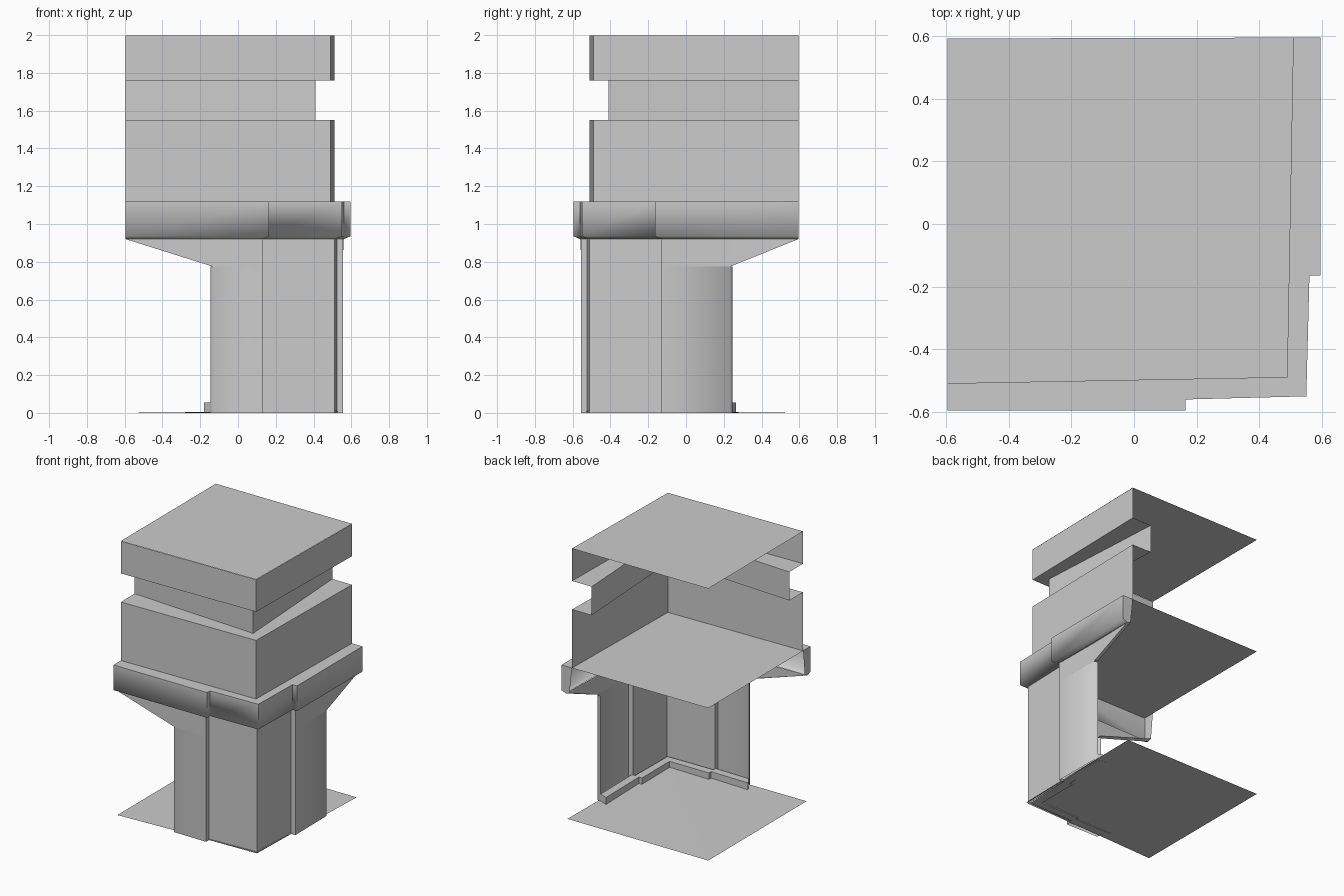
import bpy

if "Cube" in bpy.data.objects:
    bpy.data.objects.remove(bpy.data.objects["Cube"])

L, B = -.595, .592   # open left and back limits


def make(name, verts, faces, smooth=False):
    mesh = bpy.data.meshes.new(name)
    mesh.from_pydata(verts, [], faces)
    mesh.update()
    ob = bpy.data.objects.new(name, mesh)
    bpy.context.collection.objects.link(ob)
    if smooth:
        bpy.ops.object.select_all(action='DESELECT')
        bpy.context.view_layer.objects.active = ob
        ob.select_set(True)
        bpy.ops.object.shade_smooth_by_angle(angle=1.4)
    return ob


def loft(name, rings, smooth=False, closed=False):
    """Skin open plan outlines, each given as (outline, height)."""
    n, m = len(rings[0][0]), len(rings)
    verts = [(x, y, z) for path, z in rings for x, y in path]
    faces = []
    for k in range(m if closed else m - 1):
        a, b = k * n, ((k + 1) % m) * n
        faces += [(a + i, a + i + 1, b + i + 1, b + i) for i in range(n - 1)]
    if closed:
        faces.append(tuple(k * n for k in range(m)))
        faces.append(tuple(k * n + n - 1 for k in reversed(range(m))))
    return make(name, verts, faces, smooth)


def slab(name, path, z):
    pts = path + [(L, B)]
    return make(name, [(x, y, z) for x, y in pts], [tuple(range(len(pts)))])


def corner(half):
    """Reflect a front outline over the corner diagonal to the right side."""
    return half + [(-y, -x) for x, y in reversed(half) if abs(x + y) > 1e-6]


# Upper storey with a recessed band
wall = corner([(L, -.51), (.49, -.49)])
recess = corner([(L, -.35), (.41, -.41)])
loft("upper_walls", [(wall, 1.12), (wall, 1.55), (recess, 1.55),
                     (recess, 1.76), (wall, 1.76), (wall, 1.997)])
slab("roof", wall, 1.998)

# Ledge, its floor plate and sloped underside
ledge = corner([(L, -.595), (.165, -.595), (.165, -.56), (.55, -.55)])
under = corner([(L, -.56), (.13, -.557), (.13, -.523), (.512, -.512)])
slab("middle_floor", ledge, 1.12)
loft("ledge", [(under, .92), (ledge, .935), (ledge, 1.12)], smooth=True)

# Corner column: projecting pillars with jamb returns, recessed corner panels
column = corner([(-.135, -.553), (.13, -.557), (.13, -.523), (.512, -.512)])
column[-1] = (.553, .235)
jambs = [(-.145, -.525)] + column + [(.525, .245)]
loft("column_lower", [(jambs, 0), (jambs, .775)], smooth=True)
loft("column_upper", [(column, .775), (column, .92)], smooth=True)

# Flared brackets and ledge ends, one per side
for side, reach in (("front", -.135), ("right", -.235)):
    def place(x, y, z):
        return (x, y, z) if side == "front" else (-y, -x, z)
    make(side + "_bracket", [place(*p) for p in (
        (reach, -.553, .775), (reach, -.553, .92), (L, -.56, .92),
        (L, -.53, .93), (reach - .01, -.525, .785))],
        [(0, 1, 2), (0, 2, 3, 4)])
    make(side + "_ledge_end", [place(*p) for p in (
        (L, -.595, .935), (L, -.595, 1.12),
        (L, -.51, 1.12), (L, -.53, .93), (L, -.56, .92))], [(0, 1, 2, 3, 4)])

# Kerb behind the column foot
kerb_out = corner([(-.14, -.525), (.13, -.53), (.13, -.505), (.5, -.5)])
kerb_in = corner([(-.18, -.465), (.125, -.47), (.125, -.445), (.445, -.445)])
kerb_out[-1], kerb_in[-1] = (.525, .24), (.465, .265)
loft("kerb", [(kerb_out, .002), (kerb_out, .055), (kerb_in, .055), (kerb_in, .002)],
     closed=True)

# Ground plate, its built corner lifted slightly
make("ground", [(L, -.55, 0), (.52, -.52, .012), (.55, B, 0), (L, B, 0)],
     [(0, 1, 3), (1, 2, 3)])
